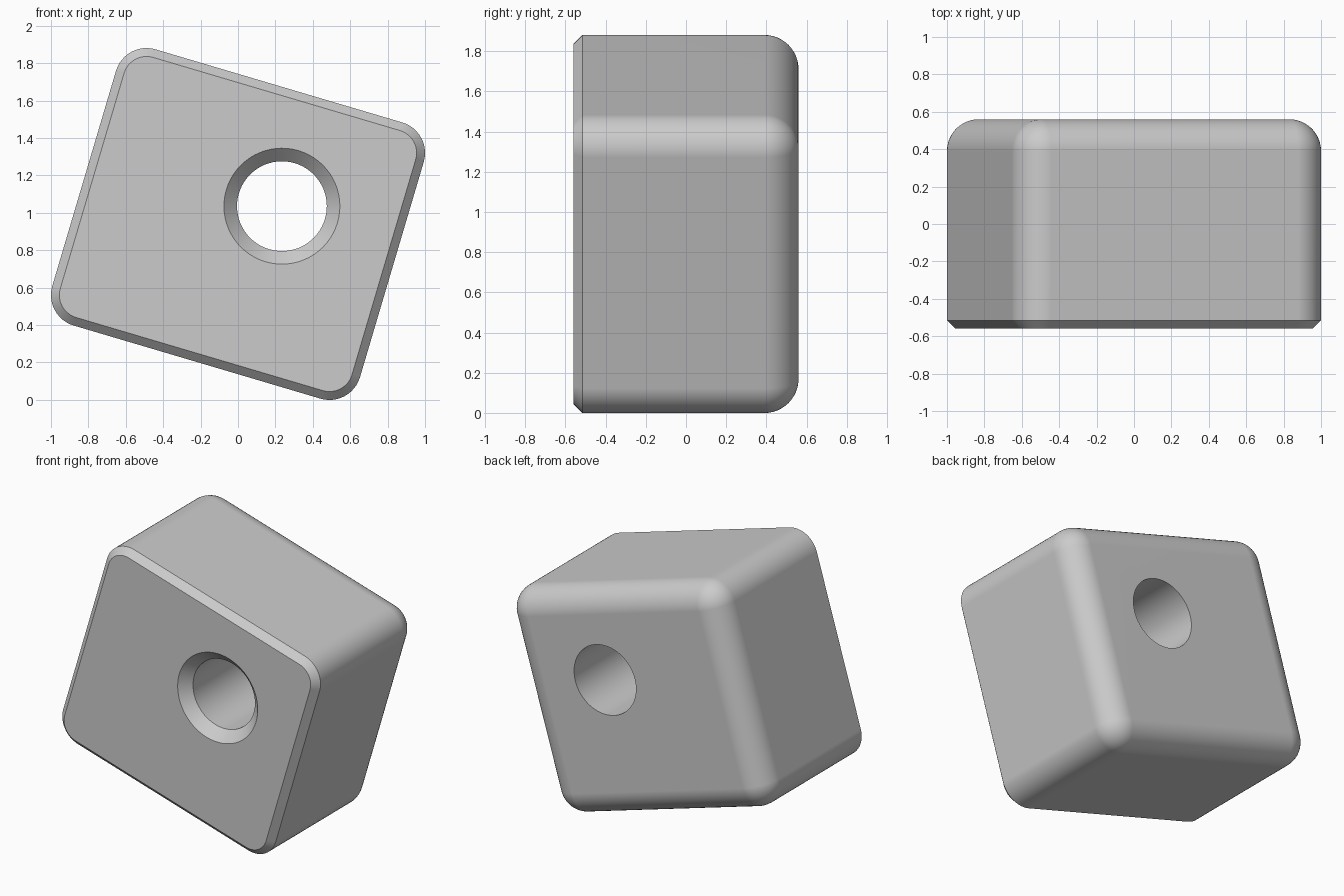
import bpy, bmesh
from math import sin, cos, pi, radians

if "Cube" in bpy.data.objects:
    bpy.data.objects.remove(bpy.data.objects["Cube"])

CORE_W, CORE_H = 0.688, 0.60      # half distances between corner centres
RADIUS, DEPTH = 0.17, 0.56        # fillet radius, half depth
CHAMFER, SEG = 0.045, 12
TILT = radians(16.5)
HOLE_X, HOLE_Z, HOLE_R, SINK = 0.198, 0.158, 0.24, 0.07

grey = bpy.data.materials.new("plain grey")
grey.use_nodes = True
colour = (0.6, 0.6, 0.6, 1)
grey.diffuse_color = colour
grey.node_tree.nodes["Principled BSDF"].inputs["Base Color"].default_value = colour

bm = bmesh.new()


def rounded_ring(y, radius):
    """Rounded rectangle of vertices around the fixed corner centres."""
    verts = []
    for i, (sx, sz) in enumerate([(1, 1), (-1, 1), (-1, -1), (1, -1)]):
        for k in range(SEG + 1):
            a = (i + k / SEG) * pi / 2
            verts.append(bm.verts.new((sx * CORE_W + radius * cos(a), y,
                                       sz * CORE_H + radius * sin(a))))
    return verts


def circle_ring(y, radius, count=64):
    return [bm.verts.new((HOLE_X + radius * cos(2 * pi * k / count), y,
                          HOLE_Z + radius * sin(2 * pi * k / count)))
            for k in range(count)]


def loft(rings):
    for a, b in zip(rings, rings[1:]):
        for i in range(len(a)):
            j = (i + 1) % len(a)
            bm.faces.new((a[i], a[j], b[j], b[i]))


# Outer shell: chamfered front, straight sides, rounded back
shell = [rounded_ring(-DEPTH, RADIUS - CHAMFER), rounded_ring(-DEPTH + CHAMFER, RADIUS)]
for k in range(SEG + 1):
    a = k / SEG * pi / 2
    shell.append(rounded_ring(DEPTH - RADIUS + RADIUS * sin(a), RADIUS * cos(a)))
loft(shell)

# Through hole with a countersunk front
loft([circle_ring(-DEPTH, HOLE_R + SINK), circle_ring(-DEPTH + SINK, HOLE_R),
      circle_ring(DEPTH, HOLE_R)])

# Merge the back corners, then fill the front and back around the hole
bmesh.ops.remove_doubles(bm, verts=bm.verts[:], dist=0.0001)
for side in (-1, 1):
    rim = [e for e in bm.edges if e.is_boundary
           and all(v.co.y * side > DEPTH - 0.001 for v in e.verts)]
    bmesh.ops.triangle_fill(bm, edges=rim, use_beauty=True, normal=(0, side, 0))
bmesh.ops.recalc_face_normals(bm, faces=bm.faces[:])

mesh = bpy.data.meshes.new("drilled_block")
bm.to_mesh(mesh)
bm.free()
mesh.materials.append(grey)
block = bpy.data.objects.new("drilled_block", mesh)
bpy.context.collection.objects.link(block)
block.location.z = 0.94
block.rotation_euler.y = TILT

# Smooth fillets, sharp chamfers
bpy.ops.object.select_all(action='DESELECT')
block.select_set(True)
bpy.context.view_layer.objects.active = block
bpy.ops.object.shade_smooth_by_angle(angle=radians(30))
weighted = block.modifiers.new("clean_normals", 'WEIGHTED_NORMAL')
weighted.keep_sharp = True
